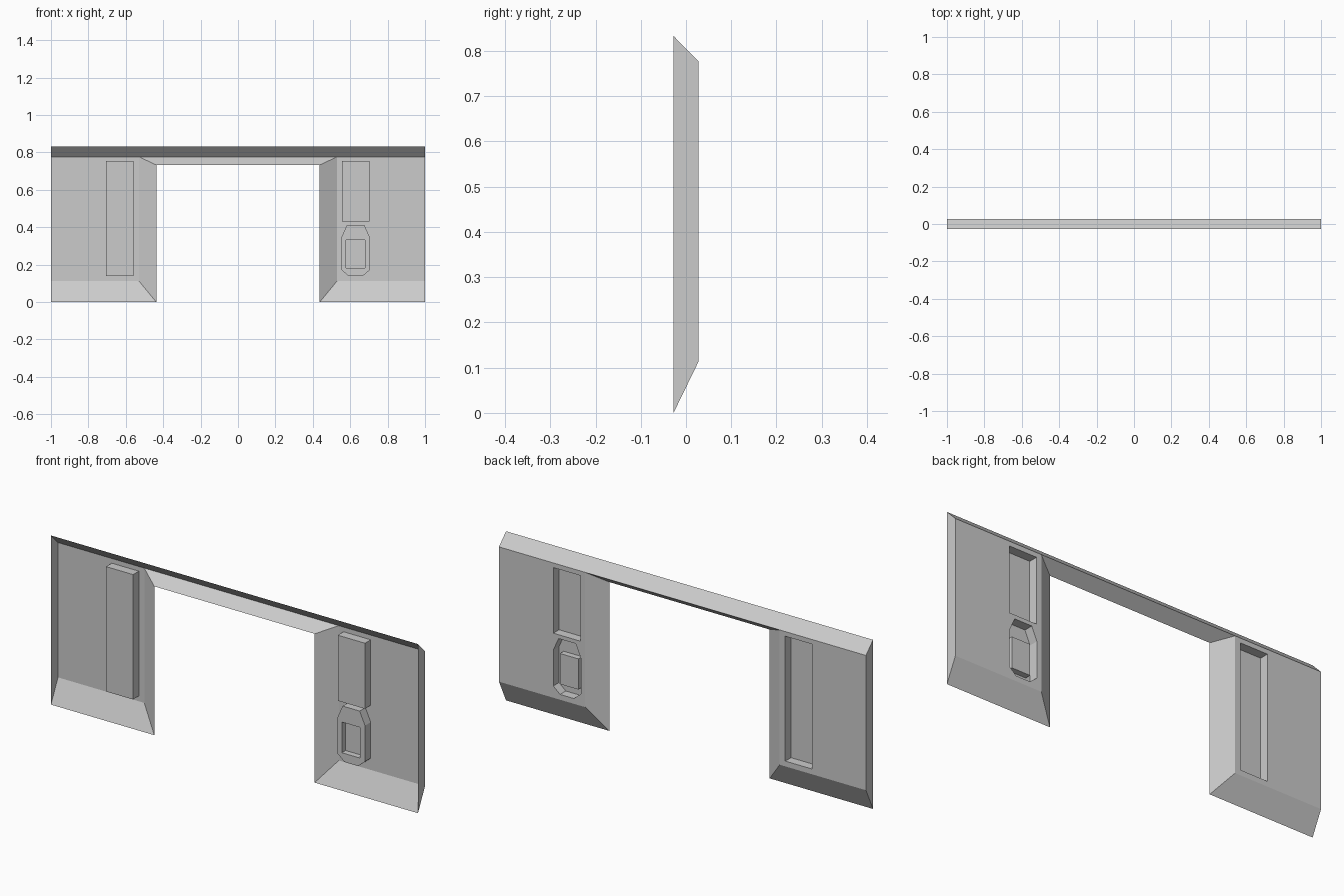
import bpy, bmesh

if "Cube" in bpy.data.objects:
    bpy.data.objects.remove(bpy.data.objects["Cube"])

F, B = -0.0275, 0.0275           # open front rim, back panel plane
POCKET, BOSS = -0.017, 0.012     # pocket floor depth, raised pad inside the small pocket

bm = bmesh.new()


def ring(pts, y):
    return [bm.verts.new((x, y, z)) for x, z in pts]


def walls(a, b, closed=True):
    n = len(a)
    for i in range(n if closed else n - 1):
        j = (i + 1) % n
        bm.faces.new((a[i], a[j], b[j], b[i]))


def fill(*loops):
    """Flat face set bounded by the first loop with the others as holes."""
    edges = []
    for lp in loops:
        for i in range(len(lp)):
            v, w = lp[i], lp[(i + 1) % len(lp)]
            edges.append(bm.edges.get((v, w)) or bm.edges.new((v, w)))
    bmesh.ops.triangle_fill(bm, edges=edges, use_beauty=True, normal=(0, 1, 0))


def rect(x0, x1, z0, z1):
    return [(x0, z0), (x1, z0), (x1, z1), (x0, z1)]


def pocket(pts, pad=None):
    """Pocket sunk from the back panel, optionally with a raised pad on its floor."""
    rim, floor = ring(pts, B), ring(pts, POCKET)
    walls(rim, floor)
    if pad:
        base, top = ring(pad, POCKET), ring(pad, BOSS)
        walls(base, top)
        bm.faces.new(top)
        fill(floor, base)
    else:
        bm.faces.new(floor)
    return rim


octagon = [(0.592, 0.139), (0.667, 0.139), (0.704, 0.171), (0.704, 0.348),
           (0.675, 0.412), (0.582, 0.412), (0.554, 0.348), (0.554, 0.171)]
top_edge = {}
for s in (-1, 1):
    # sloped skirt round one leg: ceiling corner, inner, bottom and outer side
    front = ring([(s * x, z) for x, z in
                  [(0.437, 0.733), (0.437, 0), (1, 0), (1, 0.833)]], F)
    back = ring([(s * x, z) for x, z in
                 [(0.53, 0.777), (0.53, 0.113), (1, 0.113), (1, 0.777)]], B)
    walls(front, back, closed=False)
    # back panel with its pockets
    if s < 0:
        rims = [pocket(rect(-0.707, -0.56, 0.139, 0.754))]
    else:
        rims = [pocket(rect(0.556, 0.704, 0.431, 0.754)),
                pocket(octagon, rect(0.578, 0.678, 0.181, 0.332))]
    fill(back, *rims)
    top_edge[s] = front, back

# sloped top and the underside of the beam
(lf, lb), (rf, rb) = top_edge[-1], top_edge[1]
bm.faces.new((lf[3], rf[3], rb[3], rb[0], lb[0], lb[3]))
bm.faces.new((lf[0], rf[0], rb[0], lb[0]))

# consistent normals, back panel facing outwards
bmesh.ops.recalc_face_normals(bm, faces=bm.faces)
panel = [f for f in bm.faces if all(abs(v.co.y - B) < 1e-5 for v in f.verts)]
if panel and panel[0].normal.y < 0:
    bmesh.ops.reverse_faces(bm, faces=bm.faces)

mesh = bpy.data.meshes.new("arch_panel")
bm.to_mesh(mesh)
bm.free()
bpy.context.collection.objects.link(bpy.data.objects.new("arch_panel", mesh))
